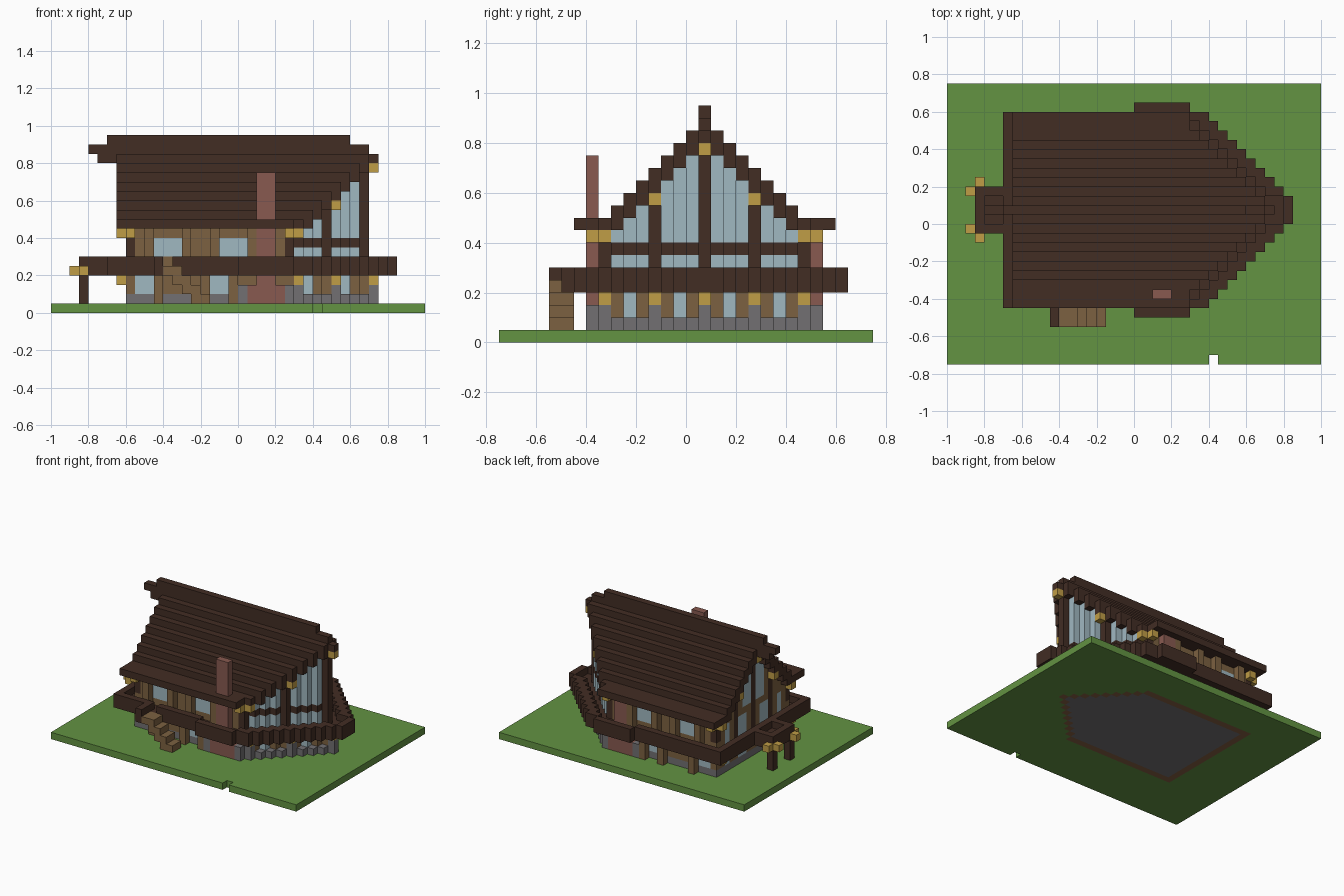
import bpy, bmesh

U = 0.05      # one block
RIDGE = 1.5   # the house is mirrored about this y, in blocks

cube = bpy.data.objects.get("Cube")
if cube:
    bpy.data.objects.remove(cube, do_unlink=True)


def material(name, rgb):
    lin = [((c / 255 + 0.055) / 1.055) ** 2.4 for c in rgb] + [1.0]
    m = bpy.data.materials.new(name)
    m.use_nodes = True
    m.diffuse_color = lin
    m.node_tree.nodes["Principled BSDF"].inputs["Base Color"].default_value = lin
    return m


MATS = {n: material(n, c) for n, c in {
    "grass": (99, 147, 66), "dark_timber": (66, 45, 36), "wood": (124, 97, 65),
    "lamp_gold": (192, 157, 70), "glass": (160, 184, 193), "brick": (136, 90, 80),
    "stone": (114, 112, 114), "earth": (134, 96, 67)}.items()}
parts = {}


def box(part, mat, x, k, z, mirror=False):
    """Block from x to x, rows k to k (inclusive, row 0 under the ridge), z to z."""
    k = (k, k) if isinstance(k, int) else k
    bm = parts.setdefault((part, mat), bmesh.new())
    spans = [k, (-k[1], -k[0])] if mirror and k != (0, 0) else [k]
    for a, b in spans:
        lo = (x[0], a - 0.5 + RIDGE, z[0])
        hi = (x[1], b + 0.5 + RIDGE, z[1])
        made = bmesh.ops.create_cube(bm, size=1)["verts"]
        for v in made:
            v.co = [(lo[i] if v.co[i] < 0 else hi[i]) * U for i in range(3)]


def roof_under(k):
    return 16 - k if k < 8 else 9


# Ground with a notch, and the foundation set into it
box("ground", "grass", (-20, 8), -16, (0, 1))
box("ground", "grass", (9, 20), -16, (0, 1))
box("ground", "grass", (-20, 20), (-15, -9), (0, 1))
box("ground", "grass", (-20, 20), (9, 13), (0, 1))
for k in range(9):
    end = 14 - k
    box("ground", "grass", (-20, -12), k, (0, 1), True)
    box("ground", "grass", (end, 20), k, (0, 1), True)
    if k == 8:
        box("footing", "earth", (-12, end), k, (0, 1), True)
    else:
        box("footing", "earth", (-12, -11), k, (0, 1), True)
        box("footing", "earth", (end - 1, end), k, (0, 1), True)
        box("floor", "stone", (-11, end - 1), k, (0, 1), True)

# Stepped roof with a pointed front and ridge beams
for k in range(1, 11):
    top = max(18 - k, 10)
    box("roof", "dark_timber", (-13, max(15 - k, 6)), k, (roof_under(k), top), True)
for x0, x1, z in ((-15, 15, 16), (-16, 14, 17), (-14, 12, 18)):
    box("ridge_beam", "dark_timber", (x0, x1), 0, (z, z + 1))

# Balcony deck and railing following the pointed plan
for k in range(11):
    end = 17 if k < 2 else 18 - k
    box("deck", "dark_timber", (-13, end - 1), k, (4, 5), True)
    box("railing", "dark_timber", (end - (1 if k < 2 else 2), end), k, (4, 6), True)
box("railing", "dark_timber", (0, 6), 11, (4, 6), True)
box("railing", "dark_timber", (-14, -13), (-10, 10), (4, 6))
box("railing", "dark_timber", (-13, 0), 10, (4, 6))
box("railing", "dark_timber", (-13, -8), -10, (4, 6))
box("railing", "dark_timber", (-7, 0), -10, (4, 6))

# Small landing at the gable end, with posts and lanterns
box("landing", "dark_timber", (-16, -14), (-1, 1), (4, 5))
box("landing", "dark_timber", (-17, -14), 2, (4, 6), True)
box("landing", "dark_timber", (-17, -16), (-1, 1), (4, 6))
box("landing_post", "dark_timber", (-17, -16), 2, (1, 4), True)
box("landing_lantern", "lamp_gold", (-18, -17), 2, (4, 5), True)
box("landing_lantern", "lamp_gold", (-17, -16), 3, (4, 5), True)

# Stair down to the garden
for i in range(4):
    box("stair", "wood", (i * -1 - 5, i * -1 - 3), (-12, -11), (i + 1, i + 2))
box("stair_post", "dark_timber", (-9, -8), (-12, -11), (4, 6))


# Long side walls
def strip(part, z, runs):
    for mat, x0, x1 in runs:
        box(part, mat, (x0, x1), 8, z, True)


strip("side_base", (1, 2), [("stone", -12, 6)])
strip("side_lower", (2, 4), [("wood", -12, -11), ("glass", -11, -9), ("wood", -9, -3),
                             ("glass", -3, -1), ("wood", -1, 6)])
strip("side_upper", (5, 6), [("wood", -12, 5), ("dark_timber", 5, 6)])
strip("side_upper", (6, 8), [("dark_timber", -12, -11), ("wood", -11, -9), ("glass", -9, -6),
                             ("wood", -6, -2), ("glass", -2, 1), ("wood", 1, 5),
                             ("dark_timber", 5, 6)])
strip("side_upper", (8, 9), [("wood", -12, 6)])
for x in (-9, -4, -1):
    box("lower_pilaster", "wood", (x, x + 1), 9, (1, 4), True)
for x in (-10, -6, -3, 1):
    box("upper_pilaster", "wood", (x, x + 1), 9, (5, 9), True)
box("chimney_plinth", "stone", (0, 1), 9, (1, 3), True)
box("chimney_plinth", "stone", (5, 6), 9, (1, 3), True)

# Pointed glazed front
for k in range(9):
    end = 14 - k
    post = k % 4 == 0
    back = end - (1 if k == 8 else 2)
    under = roof_under(k)
    wall = (back, end)
    box("prow_base", "stone", (back, end + 1), k, (1, 2), True)
    if k < 8:
        low = "glass" if k % 4 == 2 else "wood"
        box("prow_lower", low, wall, k, (2, 4), True)
        if post:
            box("prow_post", "dark_timber", wall, k, (5, under), True)
        else:
            box("prow_glass", "glass", wall, k, (5, 7), True)
            box("prow_beam", "dark_timber", wall, k, (7, 8), True)
            box("prow_glass", "glass", wall, k, (8, under), True)
    if post:
        box("prow_pier", "stone", (end, end + 1), k, (2, 3), True)
        box("prow_lantern", "lamp_gold", (end, end + 1), k, (3, 4), True)
        box("prow_lantern", "lamp_gold", (end, end + 1), k, (under - 1, under), True)

# Gable wall at the other end
for k in range(8):
    wall, under = (-12, -11), roof_under(k)
    pane = k in (2, 3, 6)
    box("gable_base", "stone", wall, k, (1, 2), True)
    box("gable_lower", "glass" if pane else "wood", wall, k, (2, 4), True)
    if k % 4 == 0:
        box("gable_post", "dark_timber", wall, k, (5, under), True)
        box("gable_lantern", "lamp_gold", (-13, -12), k, (under - 1, under), True)
    else:
        box("gable_upper", "glass" if pane else "wood", wall, k, (5, 8), True)
        box("gable_upper", "wood", wall, k, (8, 9), True)
        if under > 9:
            box("gable_upper", "glass" if k < 3 else "wood", wall, k, (9, under), True)

# Corner lanterns under the eaves
for x, k, z in ((5, 9, 8), (-13, 8, 8), (-12, 9, 8), (-13, 8, 3)):
    box("corner_lantern", "lamp_gold", (x, x + 1), k, (z, z + 1), True)

# Chimney breasts on both sides, with one tall stack
box("chimney", "brick", (1, 5), 9, (1, 3), True)
box("chimney", "brick", (2, 4), 9, (3, 9), True)
box("chimney", "brick", (2, 4), -9, (9, 15))

# Turn every collected part into a named object
for (part, mat), bm in parts.items():
    mesh = bpy.data.meshes.new(part)
    bm.to_mesh(mesh)
    bm.free()
    mesh.materials.append(MATS[mat])
    obj = bpy.data.objects.new(f"{part}_{mat}", mesh)
    bpy.context.scene.collection.objects.link(obj)
